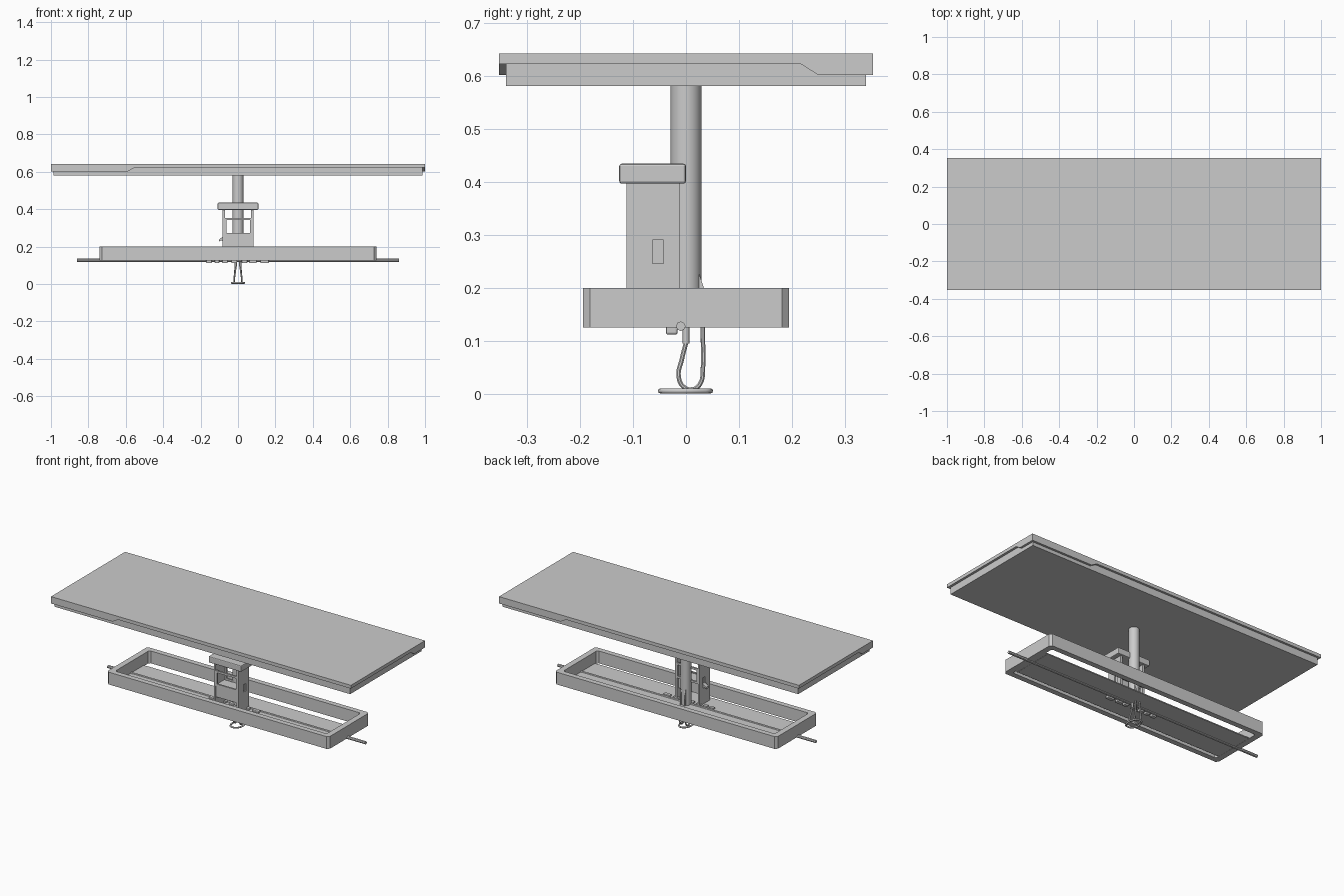
import bpy, bmesh, math
from mathutils import Vector

if "Cube" in bpy.data.objects:
    bpy.data.objects.remove(bpy.data.objects["Cube"])


def finish(name, bm):
    bmesh.ops.recalc_face_normals(bm, faces=bm.faces)
    mesh = bpy.data.meshes.new(name)
    bm.to_mesh(mesh)
    bm.free()
    ob = bpy.data.objects.new(name, mesh)
    bpy.context.collection.objects.link(ob)
    return ob


def box(name, x, y, z, bevel=0):
    bm = bmesh.new()
    bmesh.ops.create_cube(bm, size=1)
    for v in bm.verts:
        v.co = [(a + b) / 2 + c * (b - a) for c, (a, b) in zip(v.co, (x, y, z))]
    ob = finish(name, bm)
    if bevel:
        m = ob.modifiers.new("edge_bevel", 'BEVEL')
        m.width, m.segments = bevel, 2
    return ob


def prism(name, pts, offset):
    """Extrude a flat outline by an offset vector."""
    bm = bmesh.new()
    face = bm.faces.new([bm.verts.new(p) for p in pts])
    ext = bmesh.ops.extrude_face_region(bm, geom=[face])
    moved = [g for g in ext["geom"] if isinstance(g, bmesh.types.BMVert)]
    bmesh.ops.translate(bm, verts=moved, vec=offset)
    bm.faces.new([v for v in face.verts]) if not face.is_valid else None
    return finish(name, bm)


def window(name, outer, inner, to3d, offset):
    """Ring between two outlines with the same number of points."""
    bm = bmesh.new()
    n = len(outer)
    loops = []
    for off in (Vector((0, 0, 0)), Vector(offset)):
        for ring in (outer, inner):
            loops.append([bm.verts.new(Vector(to3d(p)) + off) for p in ring])
    for a, b in ((0, 1), (1, 3), (3, 2), (2, 0)):
        for i in range(n):
            j = (i + 1) % n
            bm.faces.new((loops[a][i], loops[a][j], loops[b][j], loops[b][i]))
    return finish(name, bm)


def smooth(ob):
    bpy.ops.object.select_all(action='DESELECT')
    ob.select_set(True)
    bpy.context.view_layer.objects.active = ob
    bpy.ops.object.shade_smooth_by_angle()


def tube(name, pts, r, curved=True, cyclic=False):
    cu = bpy.data.curves.new(name, 'CURVE')
    cu.dimensions = '3D'
    cu.bevel_depth, cu.bevel_resolution, cu.use_fill_caps = r, 2, True
    cu.resolution_u = 6
    sp = cu.splines.new('BEZIER' if curved else 'POLY')
    seq = sp.bezier_points if curved else sp.points
    seq.add(len(pts) - 1)
    for p, co in zip(seq, pts):
        if curved:
            p.co = co
            p.handle_left_type = p.handle_right_type = 'AUTO'
        else:
            p.co = (*co, 1)
    sp.use_cyclic_u = cyclic
    ob = bpy.data.objects.new(name, cu)
    bpy.context.collection.objects.link(ob)
    return ob


def octagon(x, y, c):
    return [(-x + c, -y), (x - c, -y), (x, -y + c), (x, y - c),
            (x - c, y), (-x + c, y), (-x, y - c), (-x, -y + c)]


def rect(x0, x1, y0, y1):
    return [(x0, y0), (x1, y0), (x1, y1), (x0, y1)]


# Upper slab: cover plate, inset body, deep lips at two opposite corners
box("top_cover", (-1, 1), (-.353, .353), (.623, .643))
box("top_body", (-.986, .986), (-.34, .34), (.581, .623))
for s, tag in ((1, "front_left"), (-1, "back_right")):
    long_lip = [(-1, .602), (-.59, .602), (-.55, .624), (-1, .624)]
    prism("long_lip_" + tag, [(s * u, -s * .353, z) for u, z in long_lip], (0, s * .013, 0))
    short_lip = [(-.353, .602), (-.25, .602), (-.215, .624), (-.353, .624)]
    prism("short_lip_" + tag, [(-s, s * u, z) for u, z in short_lip], (s * .013, 0, 0))

# Central column
bm = bmesh.new()
bmesh.ops.create_cone(bm, cap_ends=True, segments=32, radius1=.029, radius2=.029, depth=.455)
bmesh.ops.translate(bm, verts=bm.verts, vec=(0, 0, .3555))
smooth(finish("column", bm))

# Lower frame with cut corners, and the tray panel inside it
window("lower_frame", octagon(.74, .194, .013), octagon(.705, .162, .01),
       lambda p: (p[0], p[1], .126), (0, 0, .074))
box("tray_panel", (-.69, .69), (-.14, .11), (.126, .132))
for s, tag in ((-1, "left"), (1, "right")):
    box("tray_tab_" + tag, sorted((s * .68, s * .715)), (-.14, .11), (.127, .131))

# Long cross rod
smooth(tube("cross_rod", [(-.86, -.01, .128), (.86, -.01, .128)], .009, curved=False))

# Clamp housing: slotted side plates, front block, window bars, cap
for s, tag in ((-1, "left"), (1, "right")):
    window("side_plate_" + tag, rect(-.112, -.012, .13, .4), rect(-.063, -.042, .246, .291),
           lambda p: (s * .082, p[0], p[1]), (-s * .012, 0, 0))
    box("slot_back_" + tag, sorted((s * .070, s * .076)), (-.064, -.041), (.245, .292))
box("front_block", (-.072, .072), (-.11, -.03), (.195, .268))
for y, tag in ((-.112, "front"), (-.022, "back")):
    window("window_frame_" + tag, rect(-.074, .074, .262, .354), rect(-.062, .065, .274, .342),
           lambda p: (p[0], y, p[1]), (0, .01, 0))
box("clamp_cap", (-.109, .109), (-.126, 0), (.397, .435), .005)

# Small lever on the housing
prism("side_lever", [(-.078, -.07, .255), (-.102, -.07, .238), (-.102, -.07, .226),
                     (-.090, -.07, .234), (-.078, -.07, .225)], (0, .025, 0))

# Fins behind the column
for x in (-.016, .010):
    prism("column_fin", [(x, .015, .27), (x, .023, .232), (x, .034, .2),
                         (x, .034, .13), (x, .015, .13)], (.006, 0, 0))

# Clips strung along the rod
for x0, x1 in ((-.17, -.14), (-.125, -.10), (-.085, -.055), (-.035, -.005),
               (.02, .05), (.06, .10), (.12, .165)):
    box("rod_clip", (x0, x1), (-.038, -.016), (.112, .142), .004)

# Hanging bent rods and the foot loop
for s, tag in ((-1, "left"), (1, "right")):
    tube("hanger_sleeve_" + tag, [(s * .012, 0, .14), (s * .012, 0, .095)], .0065, curved=False)
    smooth(tube("hanger_rod_" + tag,
                [(s * .012, 0, .097), (s * .015, -.008, .065), (s * .02, -.014, .035),
                 (s * .02, -.005, .014), (s * .02, .013, .009), (s * .02, .027, .02),
                 (s * .018, .032, .05), (s * .014, .032, .10), (s * .014, .03, .20)], .0045))
tube("foot_loop", [(-.022, -.04, .006), (0, -.048, .006), (.022, -.04, .006),
                   (.022, .035, .006), (0, .046, .006), (-.022, .035, .006)],
     .005, cyclic=True)
